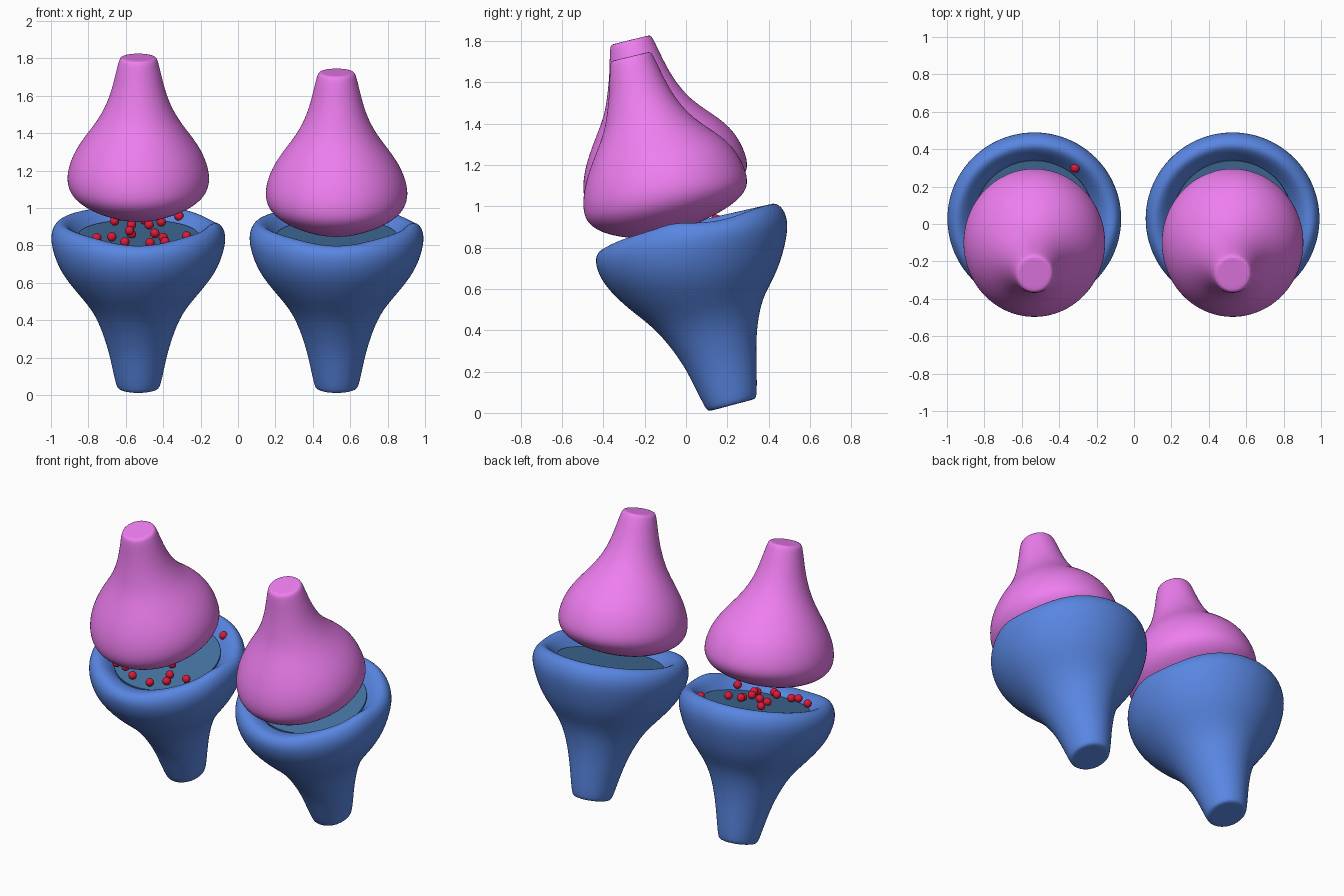
import bpy, bmesh, math
from mathutils import Matrix, Vector

if "Cube" in bpy.data.objects:
    bpy.data.objects.remove(bpy.data.objects["Cube"])

SEG = 28


def material(name, rgb):
    m = bpy.data.materials.new(name)
    m.diffuse_color = (*rgb, 1)
    m.use_nodes = True
    m.node_tree.nodes["Principled BSDF"].inputs["Base Color"].default_value = m.diffuse_color
    return m


PINK = material("pink", (0.86, 0.21, 0.87))
BLUE = material("blue", (0.10, 0.24, 0.76))
SLATE = material("slate_blue", (0.06, 0.17, 0.36))
RED = material("red", (0.72, 0.01, 0.04))


def finish(bm, name, mat, subsurf=0):
    bmesh.ops.recalc_face_normals(bm, faces=bm.faces)
    me = bpy.data.meshes.new(name)
    bm.to_mesh(me)
    bm.free()
    me.materials.append(mat)
    for p in me.polygons:
        p.use_smooth = True
    ob = bpy.data.objects.new(name, me)
    bpy.context.collection.objects.link(ob)
    if subsurf:
        mod = ob.modifiers.new("smooth", "SUBSURF")
        mod.levels = mod.render_levels = subsurf
    return ob


def shrink(ring, f):
    """Same ring pulled towards its centre, used to keep end caps crisp."""
    yf, zf, yb, zb, w = ring
    cy, cz = (yf + yb) / 2, (zf + zb) / 2
    return (cy + (yf - cy) * f, cz + (zf - cz) * f,
            cy + (yb - cy) * f, cz + (zb - cz) * f, w * f)


def loft(name, rings, mat, cx, dz=0, warp=None):
    """Tilted ellipses: (front y, front z, back y, back z, half width)."""
    bm = bmesh.new()
    rings = [shrink(rings[0], 0.88)] + rings + [shrink(rings[-1], 0.85)]
    loops = []
    for i, (yf, zf, yb, zb, w) in enumerate(rings):
        loop = []
        for k in range(SEG):
            a = math.tau * k / SEG
            t = (1 - math.cos(a)) / 2
            z = zf + (zb - zf) * t + dz
            if warp:
                z += warp(i - 1, a)
            loop.append(bm.verts.new((cx + w * math.sin(a), yf + (yb - yf) * t, z)))
        loops.append(loop)
    for lo, hi in zip(loops, loops[1:]):
        for k in range(SEG):
            n = (k + 1) % SEG
            bm.faces.new((lo[k], lo[n], hi[n], hi[k]))
    bm.faces.new(loops[0])
    bm.faces.new(loops[-1])
    return finish(bm, name, mat, 2)


CUP = [
    (0.10, 0.005, 0.345, 0.070, 0.118), (0.03, 0.15, 0.343, 0.22, 0.147),
    (-0.03, 0.26, 0.34, 0.35, 0.18), (-0.15, 0.41, 0.352, 0.47, 0.235),
    (-0.28, 0.50, 0.38, 0.575, 0.32), (-0.405, 0.62, 0.45, 0.69, 0.42),
    (-0.445, 0.72, 0.493, 0.85, 0.467), (-0.436, 0.79, 0.497, 0.94, 0.472),
    (-0.405, 0.835, 0.465, 1.005, 0.445), (-0.36, 0.835, 0.41, 1.025, 0.40),
    (-0.30, 0.80, 0.36, 0.95, 0.345), (-0.27, 0.75, 0.33, 0.90, 0.30),
]
BULB = [
    (-0.25, 0.843, 0.02, 0.90, 0.13), (-0.38, 0.86, 0.15, 0.96, 0.25),
    (-0.463, 0.90, 0.25, 1.025, 0.335), (-0.50, 0.955, 0.295, 1.08, 0.376),
    (-0.502, 1.05, 0.305, 1.14, 0.388), (-0.478, 1.15, 0.255, 1.26, 0.353),
    (-0.44, 1.25, 0.17, 1.345, 0.29), (-0.395, 1.36, 0.04, 1.42, 0.215),
    (-0.38, 1.47, -0.05, 1.52, 0.16), (-0.37, 1.57, -0.112, 1.63, 0.13),
    (-0.37, 1.70, -0.165, 1.75, 0.102),
]


def rim_warp(i, a):
    """Uneven rim: dip at the front, lower on the back right, step at the right."""
    if i < 7:
        return 0
    front = math.atan2(math.sin(a), math.cos(a))
    amount = min(1, (i - 6) / 2) if i < 10 else 0.3
    dip = -0.04 * math.exp(-(front / 0.55) ** 2)
    low = -0.025 * math.exp(-((a - 1.95) / 0.4) ** 2)
    step = 0.02 * math.exp(-((a - 1.35) / 0.2) ** 2)
    return amount * (dip + low + step)


# Two cup and bulb pairs; the left bulb floats higher
for side, cx, lift in (("left", -0.533, 0.08), ("right", 0.527, 0.0)):
    loft(side + "_cup", CUP, BLUE, cx, warp=rim_warp)
    loft(side + "_bulb", BULB, PINK, cx, lift)
    # Tilted membrane closing the cup
    bm = bmesh.new()
    bmesh.ops.create_cone(bm, cap_ends=True, segments=48, radius1=0.32, radius2=0.32,
                          depth=0.012, matrix=Matrix.Translation((cx, 0.03, 0.852))
                          @ Matrix.Rotation(math.radians(14.5), 4, "X"))
    disc = finish(bm, side + "_membrane", SLATE)
    for p in disc.data.polygons:
        p.use_smooth = False

# Small red balls in the gap of the left pair: x, z, height above membrane
BALLS = [
    (-.755, .84, .04), (-.675, .845, .05), (-.605, .818, .03), (-.57, .91, .05),
    (-.58, .878, .06), (-.475, .91, .04), (-.41, .925, .04), (-.445, .865, .03),
    (-.40, .842, .03), (-.47, .814, .03), (-.275, .85, .04), (-.39, .82, .02),
    (-.315, .955, .03), (-.57, .86, .02), (-.50, .935, .05), (-.66, .93, .04),
]
bm = bmesh.new()
for x, z, h in BALLS:
    y = 0.03 + (z - h - 0.855) / 0.26
    bmesh.ops.create_uvsphere(bm, u_segments=16, v_segments=10, radius=0.025,
                              matrix=Matrix.Translation(Vector((x, y, z))))
finish(bm, "red_balls", RED)
